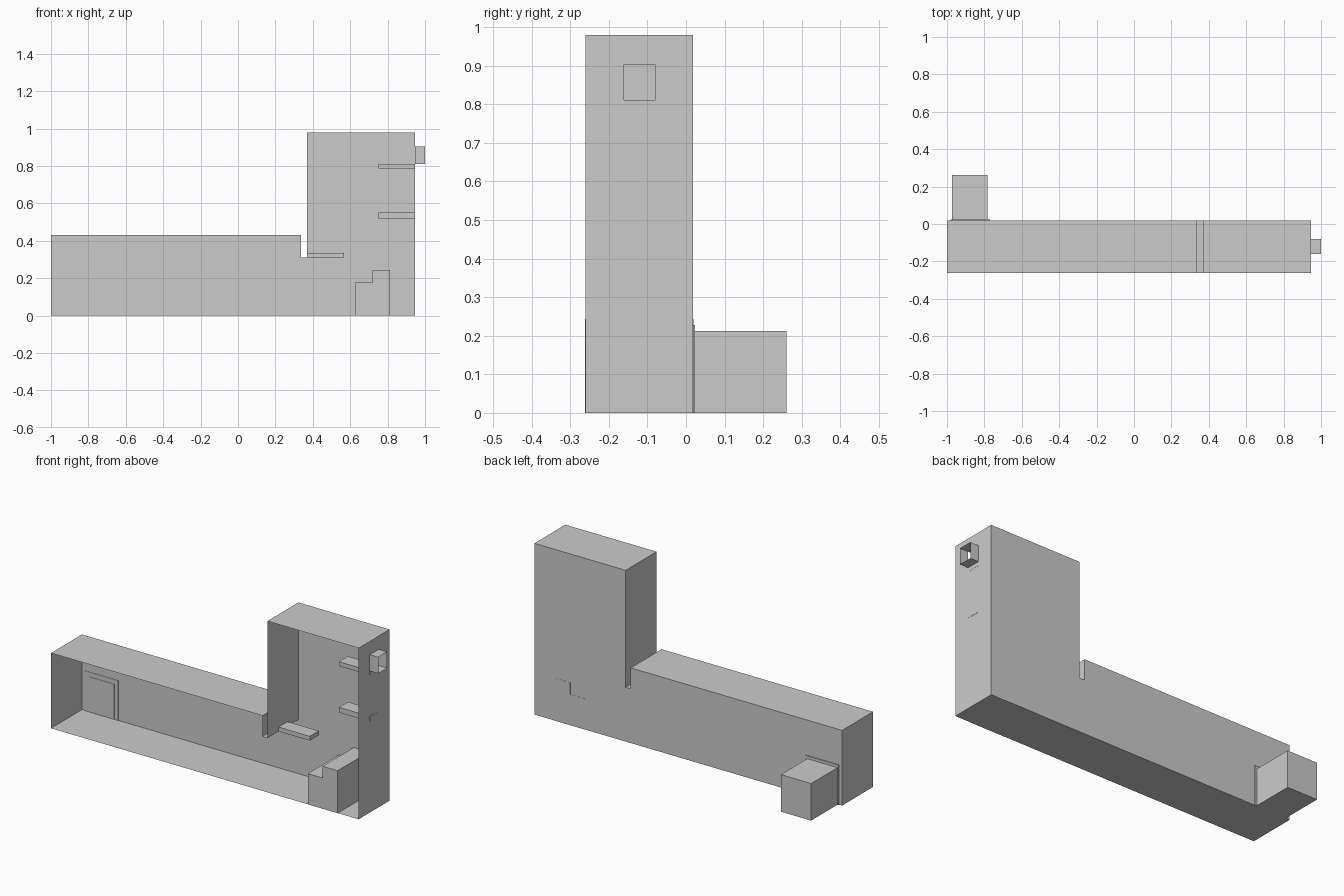
import bpy, bmesh

if "Cube" in bpy.data.objects:
    bpy.data.objects.remove(bpy.data.objects["Cube"])

Y0, Y1 = -0.261, 0.018      # open front and back wall


def finish(name, bm):
    bmesh.ops.recalc_face_normals(bm, faces=bm.faces)
    me = bpy.data.meshes.new(name)
    bm.to_mesh(me)
    bm.free()
    ob = bpy.data.objects.new(name, me)
    bpy.context.collection.objects.link(ob)
    return ob


def box(name, x, y, z):
    bm = bmesh.new()
    bmesh.ops.create_cube(bm, size=1)
    for v in bm.verts:
        v.co = [r[0] if c < 0 else r[1] for c, r in zip(v.co, (x, y, z))]
    return finish(name, bm)


# Room shell: L-shaped profile, open at the front
profile = [(0.946, 0.979), (0.369, 0.979), (0.369, 0.31), (0.337, 0.31),
           (0.337, 0.43), (-1, 0.43), (-1, 0), (0.946, 0)]
bm = bmesh.new()
front = [bm.verts.new((x, Y0, z)) for x, z in profile]
back = [bm.verts.new((x, Y1, z)) for x, z in profile]
bm.faces.new(back)
for i in range(len(profile) - 1):
    bm.faces.new((front[i], front[i + 1], back[i + 1], back[i]))

# Right wall pierced by a window, with an open window tube outside
WY, WZ = (-0.161, -0.08), (0.81, 0.903)
corners = [(WY[0], WZ[1]), (WY[1], WZ[1]), (WY[1], WZ[0]), (WY[0], WZ[0])]
outer = [front[0], back[0], back[-1], front[-1]]
inner = [bm.verts.new((0.946, y, z)) for y, z in corners]
tube = [bm.verts.new((1.0, y, z)) for y, z in corners]
for a, b in ((outer, inner), (inner, tube)):
    for i in range(4):
        j = (i + 1) % 4
        bm.faces.new((a[i], a[j], b[j], b[i]))
finish("room_shell", bm)

# Ledges
for name, x, z in (("low_ledge", (0.369, 0.567), (0.31, 0.335)),
                   ("middle_ledge", (0.751, 0.947), (0.52, 0.55)),
                   ("window_ledge", (0.751, 0.947), (0.786, 0.811))):
    box(name, x, WY, z)

# Steps spanning the full depth
box("lower_step", (0.625, 0.719), (Y0 - 0.001, Y1 + 0.001), (0, 0.176))
box("upper_step", (0.719, 0.814), (Y0 - 0.001, Y1 + 0.001), (0, 0.243))

# Doorway: frame slab, door panel and the alcove behind it
box("door_frame", (-0.98, -0.77), (Y1 - 0.002, 0.023), (0, 0.228))
box("door_panel", (-0.96, -0.793), (Y1 - 0.004, Y1), (0.005, 0.202))
box("door_alcove", (-0.974, -0.783), (0.022, 0.261), (0, 0.212))
